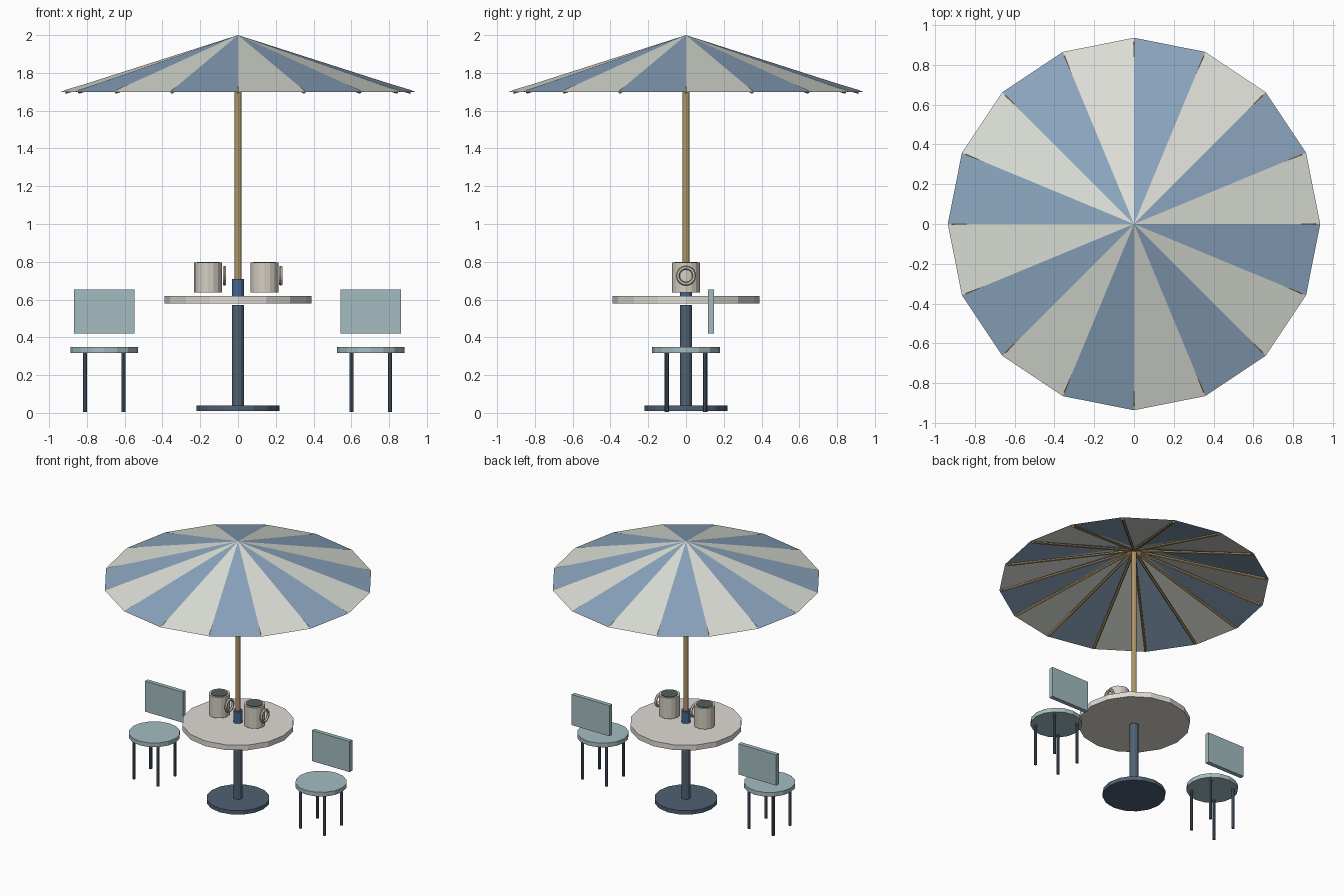
import bpy, bmesh
from math import cos, sin, pi
from mathutils import Vector

if "Cube" in bpy.data.objects:
    bpy.data.objects.remove(bpy.data.objects["Cube"])


def material(name, rgb):
    m = bpy.data.materials.new(name)
    m.diffuse_color = (*rgb, 1)
    m.use_nodes = True
    m.node_tree.nodes["Principled BSDF"].inputs["Base Color"].default_value = m.diffuse_color
    return m


CREAM = material("cream", (0.72, 0.74, 0.68))
BLUE = material("stripe_blue", (0.26, 0.38, 0.52))
WOOD = material("wood", (0.42, 0.29, 0.13))
COLLAR = material("collar_blue", (0.06, 0.13, 0.29))
METAL = material("dark_metal", (0.08, 0.12, 0.17))
TOP = material("table_cream", (0.74, 0.71, 0.66))
SEAT = material("seat_blue", (0.37, 0.50, 0.53))
MUG = material("mug_cream", (0.66, 0.62, 0.54))
DRINK = material("drink", (0.08, 0.12, 0.10))


def finish(name, mat, smooth=False):
    ob = bpy.context.object
    ob.name = name
    ob.data.materials.append(mat)
    if smooth:
        bpy.ops.object.shade_smooth_by_angle()
    return ob


def cylinder(name, mat, x, y, z0, z1, r, sides=16):
    bpy.ops.mesh.primitive_cylinder_add(vertices=sides, radius=r, depth=z1 - z0,
                                        location=(x, y, (z0 + z1) / 2))
    return finish(name, mat)


def rod(name, mat, a, b, r, sides=8):
    a, b = Vector(a), Vector(b)
    d = b - a
    bpy.ops.mesh.primitive_cylinder_add(vertices=sides, radius=r, depth=d.length,
                                        location=(a + b) / 2,
                                        rotation=d.to_track_quat('Z', 'Y').to_euler())
    return finish(name, mat)


# Striped canopy: a fan of flat panels
N, R, RIM_Z = 16, 0.937, 1.70
bm = bmesh.new()
apex = bm.verts.new((0, 0, 2))
rim = [bm.verts.new((R * cos(2 * pi * k / N), R * sin(2 * pi * k / N), RIM_Z)) for k in range(N)]
for k in range(N):
    bm.faces.new((apex, rim[k], rim[(k + 1) % N])).material_index = k % 2
me = bpy.data.meshes.new("canopy")
bm.to_mesh(me)
bm.free()
me.materials.append(CREAM)
me.materials.append(BLUE)
bpy.context.collection.objects.link(bpy.data.objects.new("canopy", me))

# Ribs below each seam
for k in range(N):
    c, s = cos(2 * pi * k / N), sin(2 * pi * k / N)
    rod(f"rib_{k + 1}", WOOD, (0.02 * c, 0.02 * s, 1.965), (0.915 * c, 0.915 * s, 1.699), 0.01, 6)

# Pole, collar, table and base
cylinder("pole", WOOD, 0, 0, 0.62, 1.97, 0.019, 12)
cylinder("pole_collar", COLLAR, 0, 0, 0.62, 0.71, 0.033, 12)
cylinder("table_top", TOP, 0, 0, 0.58, 0.62, 0.39, 16)
cylinder("table_column", METAL, 0, 0, 0.01, 0.572, 0.033, 12)
cylinder("table_base", METAL, 0, 0, 0.01, 0.04, 0.219, 16)

# Two chairs
for side, cx in (("left", -0.708), ("right", 0.703)):
    cylinder(f"{side}_seat", SEAT, cx, 0, 0.318, 0.35, 0.179, 16)
    bpy.ops.mesh.primitive_cube_add(size=1, location=(cx, 0.133, 0.537))
    bpy.context.object.scale = (0.32, 0.032, 0.234)
    finish(f"{side}_chair_back", SEAT)
    for sx in (-1, 1):
        for sy in (-1, 1):
            cylinder(f"{side}_chair_leg", METAL, cx + 0.102 * sx, 0.102 * sy, 0.005, 0.32, 0.011, 8)

# Two mugs with ring handles
for side, cx in (("left", -0.158), ("right", 0.14)):
    cylinder(f"{side}_mug", MUG, cx, 0, 0.638, 0.796, 0.074, 16)
    cylinder(f"{side}_drink", DRINK, cx, 0, 0.79, 0.80, 0.06, 16)
    bpy.ops.mesh.primitive_torus_add(major_segments=16, minor_segments=6, major_radius=0.043,
                                     minor_radius=0.01, location=(cx + 0.086, 0, 0.726),
                                     rotation=(0, pi / 2, 0))
    finish(f"{side}_mug_handle", MUG)
